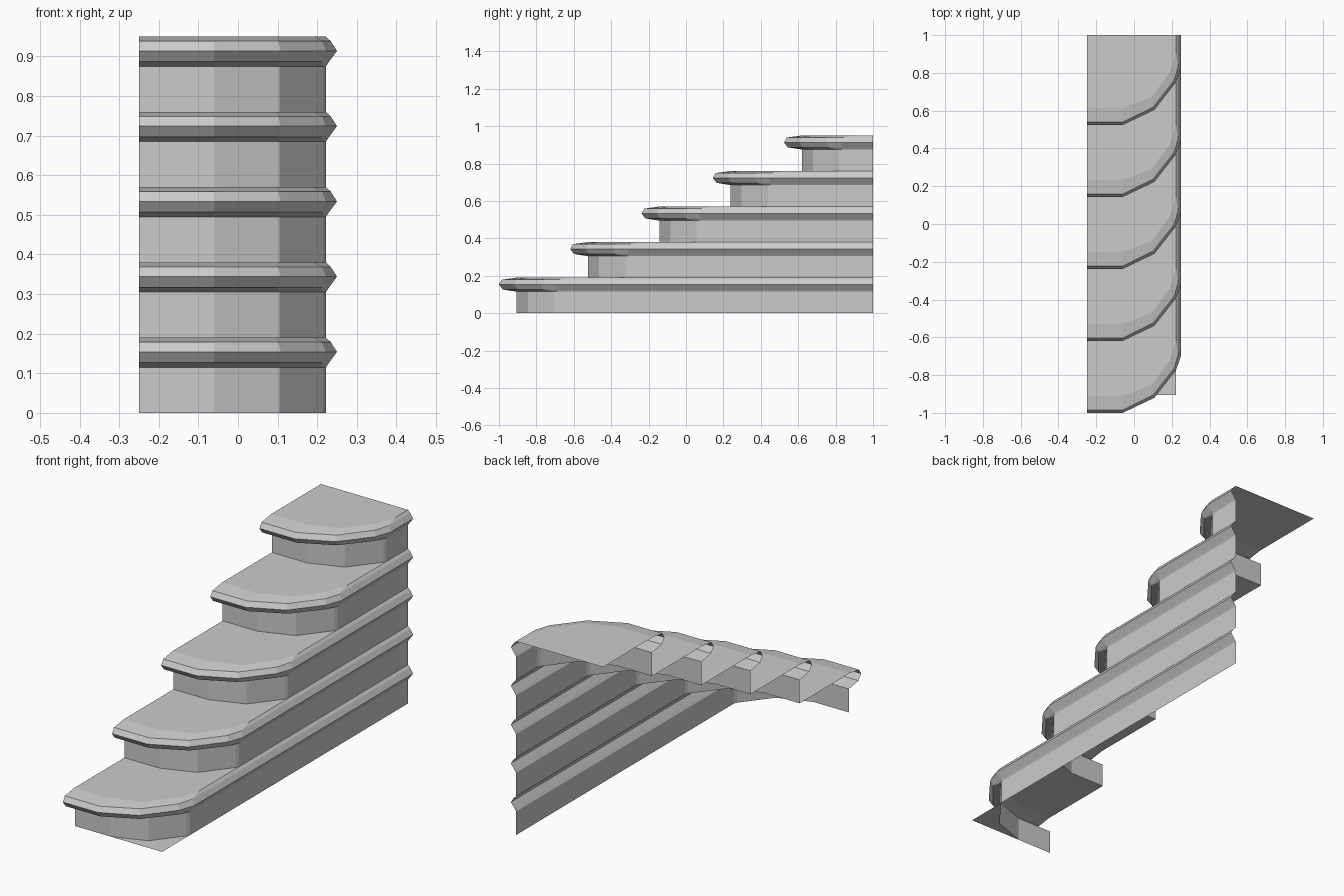
import bpy
import bmesh

STEPS, RISE, RUN, LEFT, BACK = 5, 0.19, 0.381, -0.25, 1.0

cube = bpy.data.objects.get("Cube")
if cube:
    bpy.data.objects.remove(cube, do_unlink=True)

stone = bpy.data.materials.new("grey stone")
stone.use_nodes = True
GREY = (0.6, 0.6, 0.6, 1)
stone.diffuse_color = GREY
stone.node_tree.nodes["Principled BSDF"].inputs["Base Color"].default_value = GREY

# Plan outlines of the lowest step, from the left edge round the corner
RISER = [(LEFT, -0.905), (-0.06, -0.905), (0.105, -0.845), (0.215, -0.705), (0.222, -0.69)]
UNDER = [(LEFT, -0.98), (-0.06, -0.98), (0.1, -0.9), (0.212, -0.765), (0.23, -0.69)]
NOSE = [(LEFT, -1.0), (-0.06, -1.0), (0.108, -0.92), (0.222, -0.775), (0.25, -0.695)]
BEVEL = [(LEFT, -0.985), (-0.06, -0.985), (0.102, -0.905), (0.212, -0.765), (0.234, -0.69)]
INNER = [(LEFT, -0.91), (-0.06, -0.91), (0.095, -0.85), (0.19, -0.72), (0.222, -0.62)]

# Each ring of the step: outline and height
RINGS = [(RISER, 0.0), (RISER, 0.115), (UNDER, 0.127), (NOSE, 0.154),
         (BEVEL, 0.179), (INNER, RISE)]


def make_object(name, bm):
    bmesh.ops.recalc_face_normals(bm, faces=bm.faces)
    # Open shells: turn the whole part so that its flat top looks up
    flat = max(bm.faces, key=lambda f: abs(f.normal.z) * f.calc_area())
    if flat.normal.z < 0:
        bmesh.ops.reverse_faces(bm, faces=bm.faces)
    mesh = bpy.data.meshes.new(name)
    bm.to_mesh(mesh)
    bm.free()
    mesh.materials.append(stone)
    obj = bpy.data.objects.new(name, mesh)
    bpy.context.collection.objects.link(obj)


def add_ring(bm, outline, height, n, to_back=True):
    pts = [(x, y + n * RUN) for x, y in outline]
    if to_back:
        pts.append((outline[-1][0], BACK))
    return [bm.verts.new((x, y, height + n * RISE)) for x, y in pts]


# Steps: riser, rounded nosing running along the side, and tread
for n in range(STEPS):
    bm = bmesh.new()
    rings = [add_ring(bm, outline, z, n) for outline, z in RINGS]
    for low, high in zip(rings, rings[1:]):
        for i in range(len(low) - 1):
            bm.faces.new((low[i], low[i + 1], high[i + 1], high[i]))
    top = rings[-1]
    if n < STEPS - 1:
        # Tread stops at the foot of the next riser
        foot = add_ring(bm, RISER, 0.0, n + 1, to_back=False)
        bm.faces.new(top[:-1] + foot[::-1])
    else:
        bm.faces.new(top + [bm.verts.new((LEFT, BACK, STEPS * RISE))])
    make_object(f"step_{n + 1}", bm)

# Flat corner on the floor outside the lowest riser
bm = bmesh.new()
corner = bm.verts.new((RISER[-1][0], RISER[0][1], 0))
bm.faces.new([corner] + [bm.verts.new((x, y, 0)) for x, y in RISER[:0:-1]])
make_object("floor_corner", bm)
